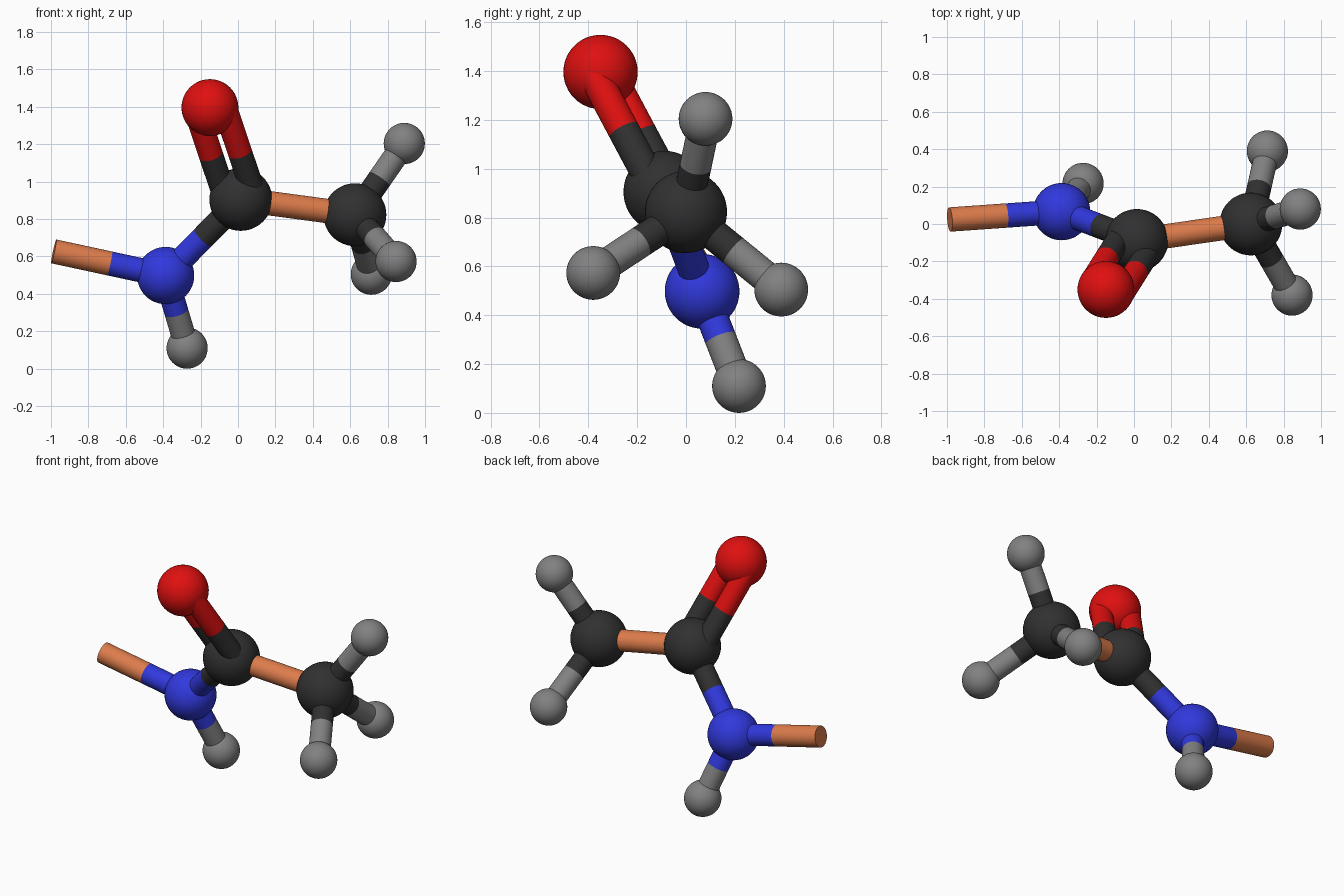
import bpy
from mathutils import Vector

if "Cube" in bpy.data.objects:
    bpy.data.objects.remove(bpy.data.objects["Cube"])


def material(name, rgb):
    m = bpy.data.materials.new(name)
    m.diffuse_color = (*rgb, 1)
    m.use_nodes = True
    m.node_tree.nodes["Principled BSDF"].inputs["Base Color"].default_value = m.diffuse_color
    return m


DARK = material("carbon charcoal", (0.03, 0.03, 0.03))
RED = material("oxygen red", (0.74, 0.005, 0.005))
BLUE = material("nitrogen blue", (0.03, 0.04, 0.72))
GREY = material("hydrogen grey", (0.22, 0.22, 0.22))
ORANGE = material("bond orange", (0.72, 0.20, 0.07))
BOND_R = 0.065

# Atom name: centre, radius, material
ATOMS = {
    "carbonyl_carbon": ((0.015, -0.088, 0.905), 0.168, DARK),
    "methyl_carbon": ((0.625, 0.0, 0.823), 0.168, DARK),
    "oxygen": ((-0.15, -0.35, 1.396), 0.152, RED),
    "nitrogen": ((-0.387, 0.066, 0.498), 0.153, BLUE),
    "amine_hydrogen": ((-0.272, 0.217, 0.11), 0.11, GREY),
    "methyl_hydrogen_upper": ((0.889, 0.08, 1.204), 0.11, GREY),
    "methyl_hydrogen_front": ((0.845, -0.38, 0.573), 0.11, GREY),
    "methyl_hydrogen_back": ((0.713, 0.39, 0.505), 0.11, GREY),
}


def finish(name, mat):
    ob = bpy.context.object
    ob.name = name
    ob.data.materials.append(mat)
    bpy.ops.object.shade_smooth_by_angle()


def rod(name, a, b, mat):
    d = b - a
    bpy.ops.mesh.primitive_cylinder_add(
        vertices=32, radius=BOND_R, depth=d.length, location=(a + b) / 2,
        rotation=d.to_track_quat('Z', 'Y').to_euler())
    finish(name, mat)


def split_bond(name, a, b, mat_a, mat_b, offset=Vector()):
    """Bond whose halves take the colours of its two ends."""
    a, b = Vector(a) + offset, Vector(b) + offset
    mid = (a + b) / 2
    rod(name + "_inner_half", a, mid, mat_a)
    rod(name + "_outer_half", mid, b, mat_b)


def atom_bond(first, second, suffix="", offset=Vector()):
    a, b = ATOMS[first], ATOMS[second]
    split_bond(f"bond_{first}_{second}{suffix}", a[0], b[0], a[2], b[2], offset)


# Atom balls
for name, (centre, radius, mat) in ATOMS.items():
    bpy.ops.mesh.primitive_uv_sphere_add(
        segments=48, ring_count=24, radius=radius, location=centre)
    finish(name, mat)

# Two-coloured single bonds
atom_bond("carbonyl_carbon", "nitrogen")
atom_bond("nitrogen", "amine_hydrogen")
for side in ("upper", "front", "back"):
    atom_bond("methyl_carbon", "methyl_hydrogen_" + side)

# Double bond to oxygen: a pair of parallel rods
shift = Vector((0.9, -0.42, 0.08)).normalized() * 0.086
for suffix, s in (("_left", -1), ("_right", 1)):
    atom_bond("carbonyl_carbon", "oxygen", suffix, shift * s)

# Highlighted orange bonds: between carbons, and the open end off nitrogen
rod("carbon_carbon_bond", Vector(ATOMS["carbonyl_carbon"][0]),
    Vector(ATOMS["methyl_carbon"][0]), ORANGE)
split_bond("open_end_bond", ATOMS["nitrogen"][0], (-0.985, 0.024, 0.627), BLUE, ORANGE)
